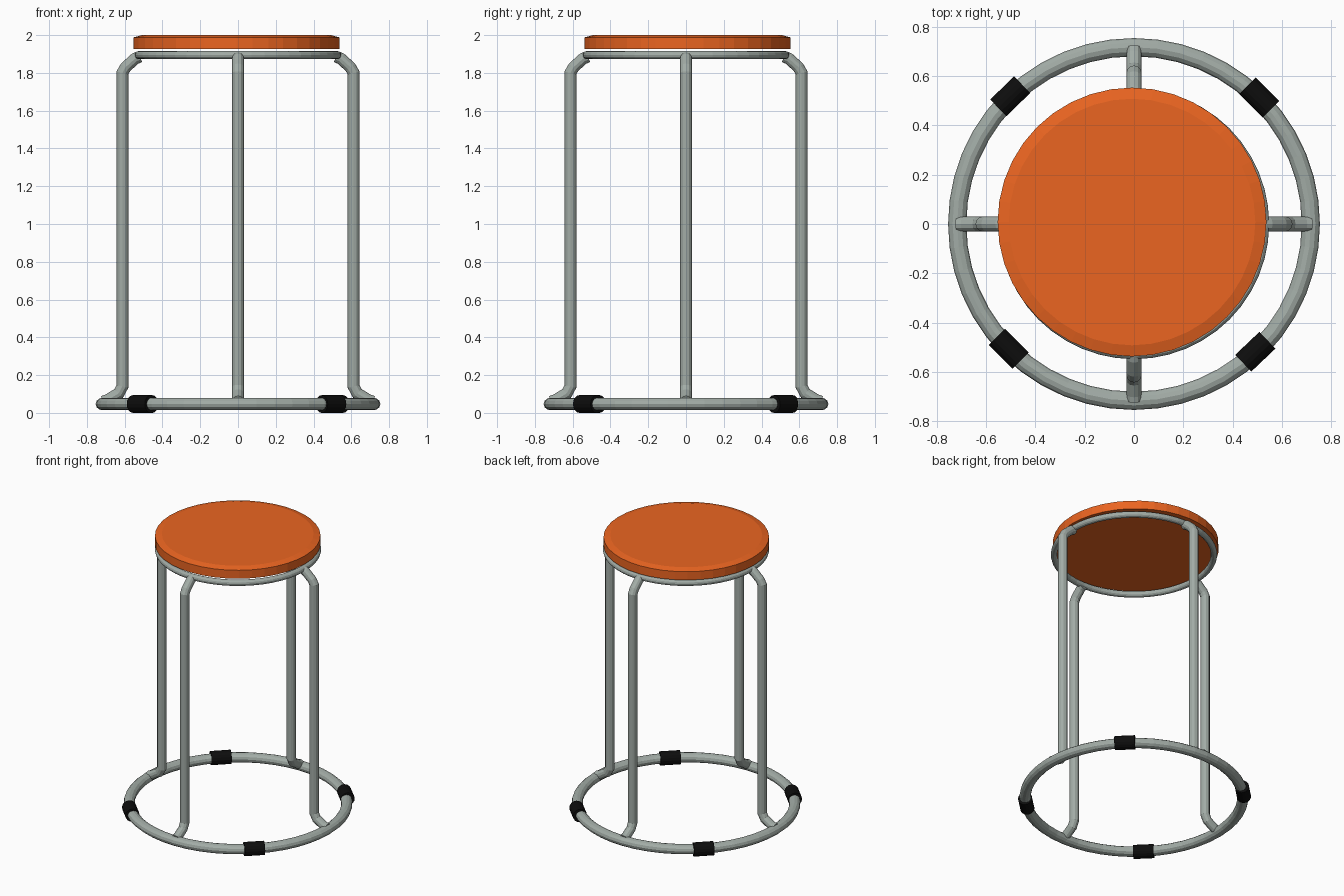
import bpy, bmesh, math
from mathutils import Vector, Matrix

if "Cube" in bpy.data.objects:
    bpy.data.objects.remove(bpy.data.objects["Cube"])

def mat(name, c):
    m = bpy.data.materials.new(name)
    m.diffuse_color = (*c, 1)
    m.use_nodes = True
    m.node_tree.nodes["Principled BSDF"].inputs["Base Color"].default_value = m.diffuse_color
    return m

STEEL = mat("steel_grey", (0.36, 0.41, 0.38))
ORANGE = mat("orange", (0.83, 0.13, 0.015))
BLACK = mat("black", (0.004, 0.004, 0.004))

def finish(name, bm, material):
    bmesh.ops.recalc_face_normals(bm, faces=bm.faces)
    me = bpy.data.meshes.new(name)
    bm.to_mesh(me)
    bm.free()
    me.materials.append(material)
    ob = bpy.data.objects.new(name, me)
    bpy.context.collection.objects.link(ob)
    return ob

def lathe(name, profile, segs, material, centre=(0, 0), closed=False):
    """Spin an (r, z) profile about the vertical axis."""
    bm = bmesh.new()
    rings = []
    for i in range(segs):
        a = math.tau * i / segs
        rings.append([bm.verts.new((centre[0] + r * math.cos(a),
                                    centre[1] + r * math.sin(a), z)) for r, z in profile])
    n = len(profile)
    for i in range(segs):
        p, q = rings[i], rings[(i + 1) % segs]
        for j in range(n if closed else n - 1):
            k = (j + 1) % n
            bm.faces.new((p[j], q[j], q[k], p[k]))
    if not closed:
        bm.faces.new([r[0] for r in rings])
        bm.faces.new([r[-1] for r in rings])
    return finish(name, bm, material)

def hoop(name, R, z, r, rz, sides=12):
    prof = [(R + r * math.cos(math.tau * k / sides), z + rz * math.sin(math.tau * k / sides))
            for k in range(sides)]
    return lathe(name, prof, 48, STEEL, closed=True)

def tube(name, pts, r, angle, material, sides=12):
    """Sweep a circle along (radius, z) points lying in a vertical plane at angle."""
    bm = bmesh.new()
    P = [Vector((x, 0, z)) for x, z in pts]
    rings = []
    for i, p in enumerate(P):
        d0 = (p - P[max(i - 1, 0)]).normalized()
        d1 = (P[min(i + 1, len(P) - 1)] - p).normalized()
        t = (d0 + d1).normalized()
        ref = d1 if d1.length else d0
        side, up = Vector((0, 1, 0)), t.cross(Vector((0, 1, 0)))
        rr = r / max(t.dot(ref), 0.5)
        rings.append([bm.verts.new(p + side * r * math.cos(a) + up * rr * math.sin(a))
                      for a in (math.tau * k / sides for k in range(sides))])
    for p, q in zip(rings, rings[1:]):
        for k in range(sides):
            bm.faces.new((p[k], p[(k + 1) % sides], q[(k + 1) % sides], q[k]))
    bm.faces.new(rings[0])
    bm.faces.new(rings[-1])
    bm.transform(Matrix.Rotation(angle, 4, 'Z'))
    return finish(name, bm, material)

# Seat disc with a shallow bevelled rim
lathe("seat", [(0.545, 1.927), (0.545, 1.988), (0.50, 2.0)], 40, ORANGE, (-0.008, 0.008))

# Ring under the seat and the floor ring
hoop("seat_ring", 0.527, 1.894, 0.021, 0.021)
hoop("base_ring", 0.717, 0.047, 0.037, 0.033)

# Four bent legs
leg = [(0.715, 0.06), (0.69, 0.068), (0.632, 0.103), (0.612, 0.14),
       (0.612, 1.80), (0.595, 1.83), (0.545, 1.875), (0.52, 1.886)]
for i, side in enumerate(("right", "back", "left", "front")):
    tube(side + "_leg", leg, 0.031, i * math.pi / 2, STEEL)

# Black rubber sleeves on the floor ring, between the legs
for name, x, y in (("back_right", .508, .513), ("back_left", -.502, .518),
                   ("front_left", -.508, -.506), ("front_right", .492, -.518)):
    bm = bmesh.new()
    bmesh.ops.create_cone(bm, cap_ends=True, segments=16, radius1=0.047, radius2=0.047, depth=0.135)
    bm.transform(Matrix.Translation((x, y, 0.047))
                 @ Matrix.Rotation(math.atan2(y, x), 4, 'Z') @ Matrix.Rotation(math.pi / 2, 4, 'X'))
    finish(name + "_rubber_sleeve", bm, BLACK)
